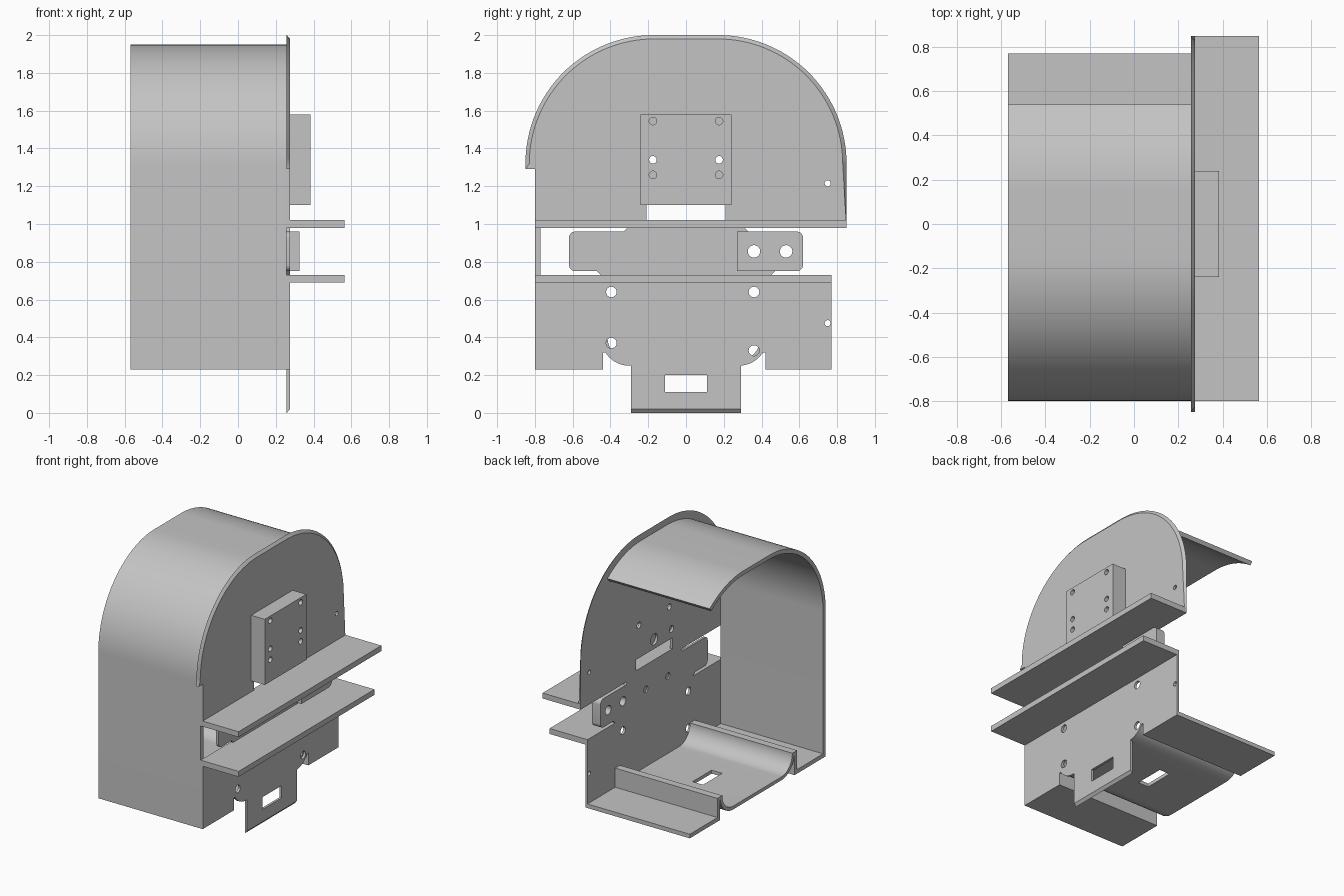
import bpy, bmesh, math
from mathutils import Matrix

if "Cube" in bpy.data.objects:
    bpy.data.objects.remove(bpy.data.objects["Cube"])

metal = bpy.data.materials.new("plain grey metal")
metal.diffuse_color = (0.55, 0.55, 0.55, 1)
metal.use_nodes = True
metal.node_tree.nodes["Principled BSDF"].inputs["Base Color"].default_value = metal.diffuse_color
TO_YZ = Matrix(((0, 0, 1, 0), (1, 0, 0, 0), (0, 1, 0, 0), (0, 0, 0, 1)))


def arc(cy, cz, r, a0, a1, n=32):
    return [(cy + r * math.cos(math.radians(a0 + (a1 - a0) * i / n)),
             cz + r * math.sin(math.radians(a0 + (a1 - a0) * i / n))) for i in range(n + 1)]


def circle(cy, cz, r, n=28):
    return arc(cy, cz, r, 0, 360 - 360 / n, n - 1)


def rect(y0, y1, z0, z1):
    return [(y0, z0), (y1, z0), (y1, z1), (y0, z1)]


def prism(name, loops, x0, x1, smooth=True):
    """Extrude a y-z outline (first loop) with holes (other loops) from x0 to x1."""
    cu = bpy.data.curves.new(name, 'CURVE')
    cu.dimensions = '2D'
    cu.fill_mode = 'BOTH'
    cu.extrude = (x1 - x0) / 2
    for loop in loops:
        sp = cu.splines.new('POLY')
        sp.points.add(len(loop) - 1)
        for p, (y, z) in zip(sp.points, loop):
            p.co = (y, z, 0, 1)
        sp.use_cyclic_u = True
    tmp = bpy.data.objects.new(name + "_outline", cu)
    bpy.context.collection.objects.link(tmp)
    dg = bpy.context.evaluated_depsgraph_get()
    me = bpy.data.meshes.new_from_object(tmp.evaluated_get(dg))
    bpy.data.objects.remove(tmp)
    me.transform(Matrix.Translation(((x0 + x1) / 2, 0, 0)) @ TO_YZ)
    bm = bmesh.new()
    bm.from_mesh(me)
    bmesh.ops.remove_doubles(bm, verts=bm.verts, dist=1e-5)
    bmesh.ops.recalc_face_normals(bm, faces=bm.faces)
    bm.to_mesh(me)
    bm.free()
    me.name = name
    me.materials.clear()
    me.materials.append(metal)
    ob = bpy.data.objects.new(name, me)
    bpy.context.collection.objects.link(ob)
    if smooth:
        finish(ob)
    return ob


def finish(ob):
    bpy.ops.object.select_all(action='DESELECT')
    ob.select_set(True)
    bpy.context.view_layer.objects.active = ob
    bpy.ops.object.shade_smooth_by_angle(angle=math.radians(25))


def cut(ob, loop, x0, x1):
    cutter = prism("cutter", [loop], x0, x1, False)
    cutter.hide_render = True
    mod = ob.modifiers.new("cut", 'BOOLEAN')
    mod.operation = 'DIFFERENCE'
    mod.solver = 'EXACT'
    mod.object = cutter
    dg = bpy.context.evaluated_depsgraph_get()
    me = bpy.data.meshes.new_from_object(ob.evaluated_get(dg))
    ob.modifiers.clear()
    ob.data = me
    bpy.data.objects.remove(cutter)
    finish(ob)


XB, XF = 0.258, 0.275   # back and front of the main plate

# main plate outline, clockwise from the lower left corner
outline = [(-.80, .23), (-.80, .71), (-.45, .71), (-.45, .73), (-.47, .75)]
outline += arc(-.585, .785, .035, 270, 180, 8)
outline += arc(-.585, .925, .035, 180, 90, 8)
outline += [(-.33, .96), (-.31, .98), (-.80, .981), (-.80, 1.29), (-.85, 1.29)]
outline += arc(-.17, 1.32, .68, 180, 90)
outline += arc(.17, 1.32, .68, 90, 0)
outline += [(.85, .981), (.31, .98), (.33, .96)]
outline += arc(.585, .925, .035, 90, 0, 8)
outline += arc(.585, .785, .035, 0, -90, 8)
outline += [(.47, .75), (.45, .73), (.45, .71), (.77, .71), (.77, .23), (.42, .23), (.42, .32)]
outline += arc(.28, .40, .15, -32, -85, 12)
outline += [(.29, .25), (.29, 0), (-.29, 0), (-.29, .25)]
outline += arc(-.30, .40, .15, -95, -148, 12)
outline += [(-.44, .32), (-.44, .23)]

holes = [rect(-.21, .21, 1.02, 1.10), rect(-.11, .11, .11, .20)]
holes += [circle(y, z, r) for y, z, r in (
    (-.175, 1.34, .022), (.175, 1.34, .022), (0, 1.17, .04), (-.2, 1.17, .024),
    (.75, 1.215, .016), (.75, .475, .016), (-.395, .64, .028), (.36, .64, .028),
    (-.395, .37, .028), (.36, .33, .028), (.36, .855, .033), (.53, .855, .033))]
plate = prism("main_plate", [outline] + holes, XB, XF, False)

# soften the front rim along the dome and the bottom tab
for v in plate.data.vertices:
    if v.co.x > XF - .001:
        cy = math.copysign(.17, v.co.y) if abs(v.co.y) > .17 else v.co.y
        dy, dz = v.co.y - cy, v.co.z - 1.32
        if dz > -.001 and math.hypot(dy, dz) > .67:
            v.co.y -= dy * .03
            v.co.z -= dz * .03
        elif v.co.z < .001:
            v.co.z = .02
for y in (.095, -.16):   # shallow holes on the inner side
    cut(plate, circle(y, .84, .024), XB - .05, XB + .010)

# curved outer shell, open on the back
T = .03
outer = [(-.80, .23)] + arc(-.15, 1.3, .65, 180, 90) + arc(.15, 1.3, .65, 90, 53.2)
inner = [(-.80 + T, .23)] + arc(-.15, 1.3, .65 - T, 180, 90) + arc(.15, 1.3, .65 - T, 90, 53.2)
prism("outer_shell", [outer + inner[::-1]], -.57, XB)

# bottom trays with an upright inner lip
prism("front_tray", [[(-.80 + T, .23), (-.44, .23), (-.44, .40), (-.47, .40),
                      (-.47, .26), (-.80 + T, .26)]], -.57, XB)
prism("back_tray", [[(.77, .23), (.42, .23), (.42, .40), (.45, .40),
                     (.45, .26), (.77, .26)]], -.57, XB)

# scooped floor between the trays, with a slot
low = arc(-.29, .40, .15, 180, 270) + arc(.27, .40, .15, 270, 360)
high = arc(-.29, .40, .125, 180, 270) + arc(.27, .40, .125, 270, 360)
scoop = prism("scooped_floor", [low + high[::-1]], -.57, XB, False)
cut(scoop, rect(-.11, .11, .2, .33), -.215, -.13)

# two long shelves
prism("upper_shelf", [rect(-.80, .85, .98, 1.02)], XB, .565)
prism("lower_shelf", [rect(-.80, .77, .69, .73)], XB, .565)

# mounting block with six screw holes
prism("mounting_block", [rect(-.24, .24, 1.10, 1.58)] +
      [circle(y, z, .02) for y in (-.175, .175) for z in (1.26, 1.34, 1.545)], XF, .385)

# small boss with two holes
boss = [(.27, .75)] + arc(.585, .785, .035, -90, 0, 8) + arc(.585, .925, .035, 0, 90, 8) + [(.27, .96)]
prism("side_boss", [boss, circle(.36, .855, .033), circle(.53, .855, .033)], XF, .325)
